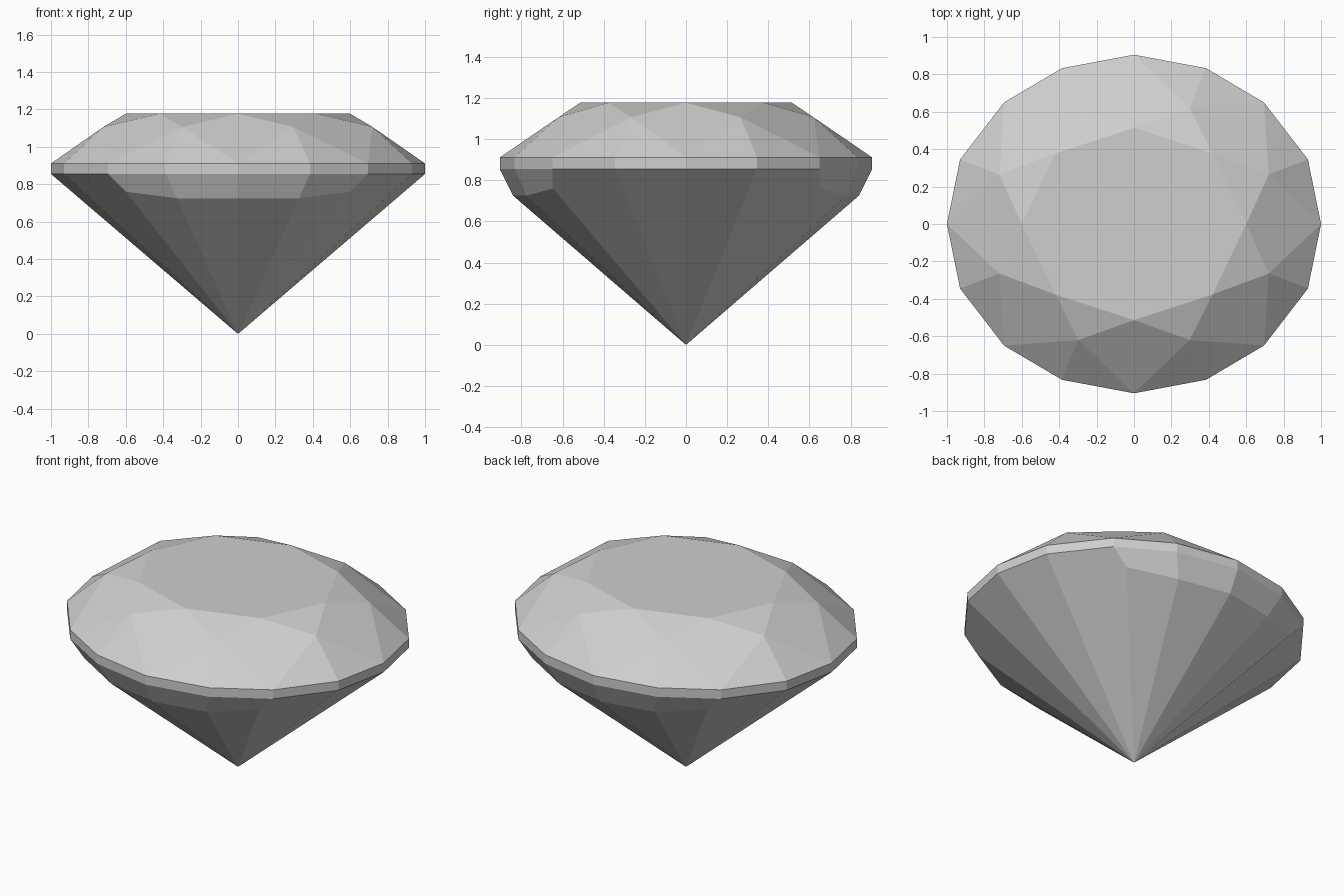
import bpy
import bmesh
from mathutils import Vector

cube = bpy.data.objects.get("Cube")
if cube:
    bpy.data.objects.remove(cube, do_unlink=True)

SIDES = 16
TABLE_Z, STAR_Z, GIRDLE_TOP, GIRDLE_BASE = 1.177, 1.106, 0.911, 0.855

grey = bpy.data.materials.new("pale_grey")
grey.use_nodes = True
grey.diffuse_color = (0.62, 0.62, 0.62, 1)
grey.node_tree.nodes["Principled BSDF"].inputs["Base Color"].default_value = grey.diffuse_color


def around(quarter, k):
    """Corner k of a ring mirrored from the quarter running from +x to +y."""
    k %= SIDES
    sy = 1
    if k > SIDES // 2:
        k, sy = SIDES - k, -1
    sx = 1
    if k > SIDES // 4:
        k, sx = SIDES // 2 - k, -1
    p = quarter.get(k)
    return Vector((p[0] * sx, p[1] * sy, p[2])) if p else None


def build(name, faces):
    """Make one flat-shaded object from a list of facets."""
    bm = bmesh.new()
    for corners in faces:
        bm.faces.new([bm.verts.new(c) for c in corners])
    bmesh.ops.remove_doubles(bm, verts=bm.verts, dist=0.0005)
    # Turn every facet away from the stone's centre
    middle = Vector((0, 0, 0.8))
    bm.normal_update()
    for f in bm.faces:
        if f.normal.dot(f.calc_center_median() - middle) < 0:
            f.normal_flip()
    mesh = bpy.data.meshes.new(name)
    bm.to_mesh(mesh)
    bm.free()
    mesh.materials.append(grey)
    obj = bpy.data.objects.new(name, mesh)
    bpy.context.scene.collection.objects.link(obj)


# Quarter outlines, keyed by corner number
outline = [(1, 0), (0.93, 0.345), (0.695, 0.65), (0.385, 0.833), (0, 0.905)]
upper = {k: (x, y, GIRDLE_TOP) for k, (x, y) in enumerate(outline)}
lower = {k: (x, y, GIRDLE_BASE) for k, (x, y) in enumerate(outline)}
table = {0: (0.6, 0, TABLE_Z), 2: (0.42, 0.377, TABLE_Z), 4: (0, 0.514, TABLE_Z)}
star = {1: (0.72, 0.265, STAR_Z), 3: (0.298, 0.62, STAR_Z)}
break_ring = {2: (0.6, 0.647, 0.76), 3: (0.326, 0.776, 0.725), 4: (0, 0.84, 0.725)}
tip = Vector((0, 0, 0))

# Crown: table, kites, star facets and girdle facets
crown = [[around(table, k) for k in range(0, SIDES, 2)]]
for k in range(0, SIDES, 2):
    s, s_prev = around(star, k + 1), around(star, k - 1)
    g = [around(upper, k + i) for i in range(3)]
    crown.append([g[0], s, around(table, k), s_prev])
    crown.append([around(table, k), s, around(table, k + 2)])
    crown += [[g[0], g[1], s], [g[1], g[2], s]]
build("crown", crown)

# Girdle band
build("girdle", [[around(lower, k), around(lower, k + 1),
                  around(upper, k + 1), around(upper, k)] for k in range(SIDES)])

# Pavilion: long facets to the tip, with a short upper band at front and back
pavilion = []
for k in range(SIDES):
    a, b = around(lower, k), around(lower, k + 1)
    c, d = around(break_ring, k + 1), around(break_ring, k)
    if c and d:
        pavilion += [[a, b, c, d], [d, c, tip]]
    else:
        pavilion.append([p for p in (a, b, c, tip, d) if p is not None])
build("pavilion", pavilion)
